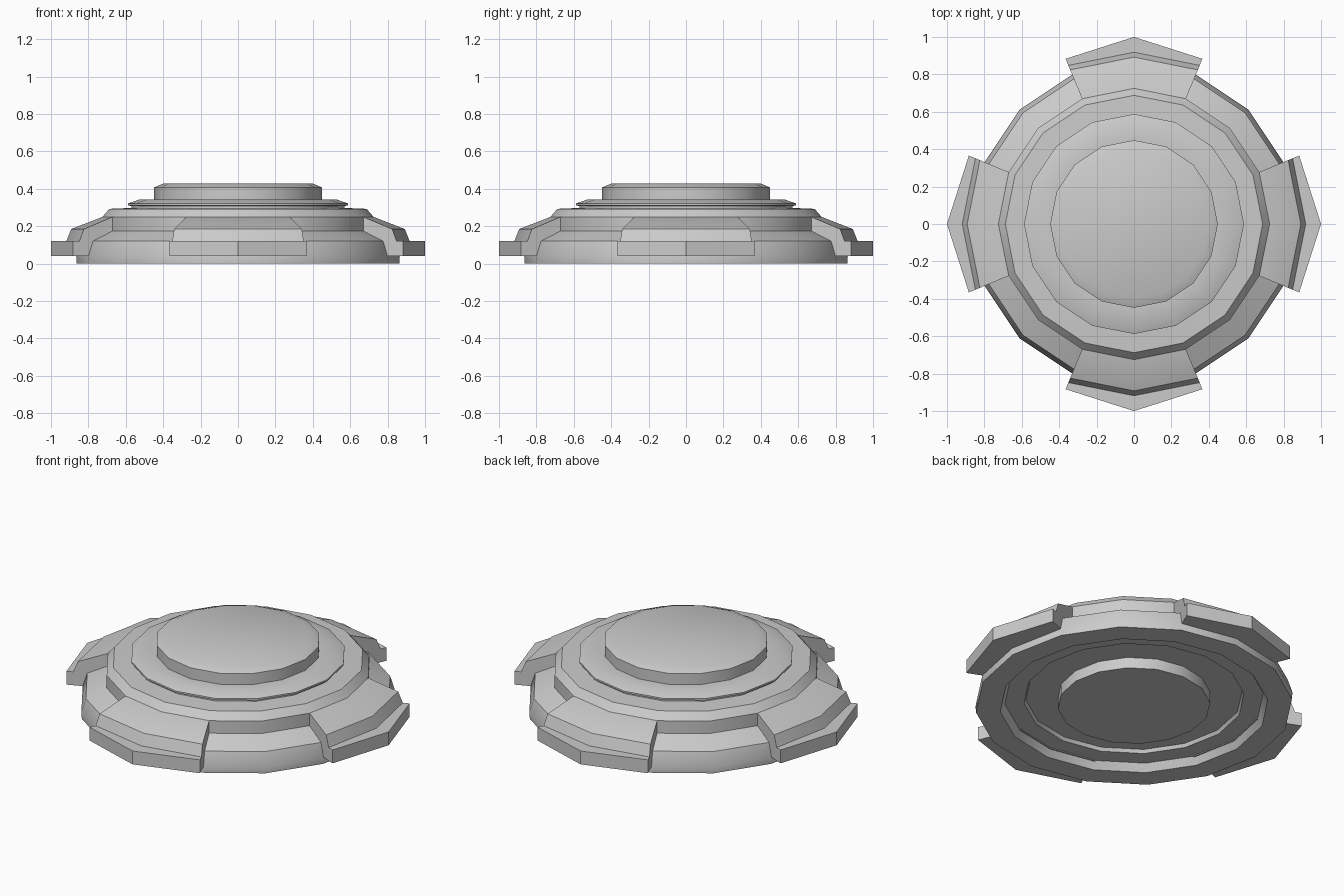
import bpy, bmesh, math

if "Cube" in bpy.data.objects:
    bpy.data.objects.remove(bpy.data.objects["Cube"])

SIDES = 16


def finish(name, bm):
    bmesh.ops.remove_doubles(bm, verts=bm.verts, dist=1e-5)
    bmesh.ops.recalc_face_normals(bm, faces=bm.faces)
    mesh = bpy.data.meshes.new(name)
    bm.to_mesh(mesh)
    bm.free()
    obj = bpy.data.objects.new(name, mesh)
    bpy.context.collection.objects.link(obj)
    bpy.ops.object.select_all(action='DESELECT')
    obj.select_set(True)
    bpy.context.view_layer.objects.active = obj
    bpy.ops.object.shade_smooth_by_angle(angle=math.radians(25))
    return obj


def lathe(name, profile):
    """Closed turned body; the profile holds (radius, z) points, capped at both ends."""
    bm = bmesh.new()
    rings = []
    for r, z in profile:
        rings.append([bm.verts.new((r * math.cos(2 * math.pi * i / SIDES),
                                    r * math.sin(2 * math.pi * i / SIDES), z))
                      for i in range(SIDES)])
    for a, b in zip(rings, rings[1:]):
        for i in range(SIDES):
            j = (i + 1) % SIDES
            bm.faces.new((a[i], a[j], b[j], b[i]))
    bm.faces.new(rings[0])
    bm.faces.new(rings[-1])
    return finish(name, bm)


def lug(name, angle):
    """Two-facet clamp that overhangs the rim, with a pointed outer edge."""
    bm = bmesh.new()
    sections = []
    for step, outer in ((-1, 0.956), (0, 1.0), (1, 0.956)):
        a = angle + step * math.radians(22.5)
        profile = [(0.70, 0.04), (outer, 0.04), (outer, 0.12), (0.918, 0.12),
                   (0.892, 0.185), (0.725, 0.25), (0.70, 0.25)]
        sections.append([bm.verts.new((r * math.cos(a), r * math.sin(a), z))
                         for r, z in profile])
    n = len(sections[0])
    for a, b in zip(sections, sections[1:]):
        for i in range(n):
            j = (i + 1) % n
            bm.faces.new((a[i], a[j], b[j], b[i]))
    bm.faces.new(sections[0])
    bm.faces.new(sections[-1])
    return finish(name, bm)


# Stepped main body: underside boss and recess, sloped rim, shoulder, collar, cap
lathe("stepped_base", [
    (0.415, 0.0), (0.415, 0.065), (0.59, 0.065), (0.60, 0.045),
    (0.705, 0.045), (0.73, 0.0),
    (0.862, 0.0), (0.865, 0.04), (0.84, 0.12), (0.725, 0.175),
    (0.725, 0.25), (0.688, 0.293),
    (0.57, 0.298), (0.57, 0.308), (0.588, 0.312), (0.588, 0.322), (0.53, 0.342),
    (0.448, 0.342), (0.448, 0.408), (0.40, 0.428),
])

# Four rim lugs
for k, side in enumerate(("right", "back", "left", "front")):
    lug("rim_lug_" + side, k * math.pi / 2)
